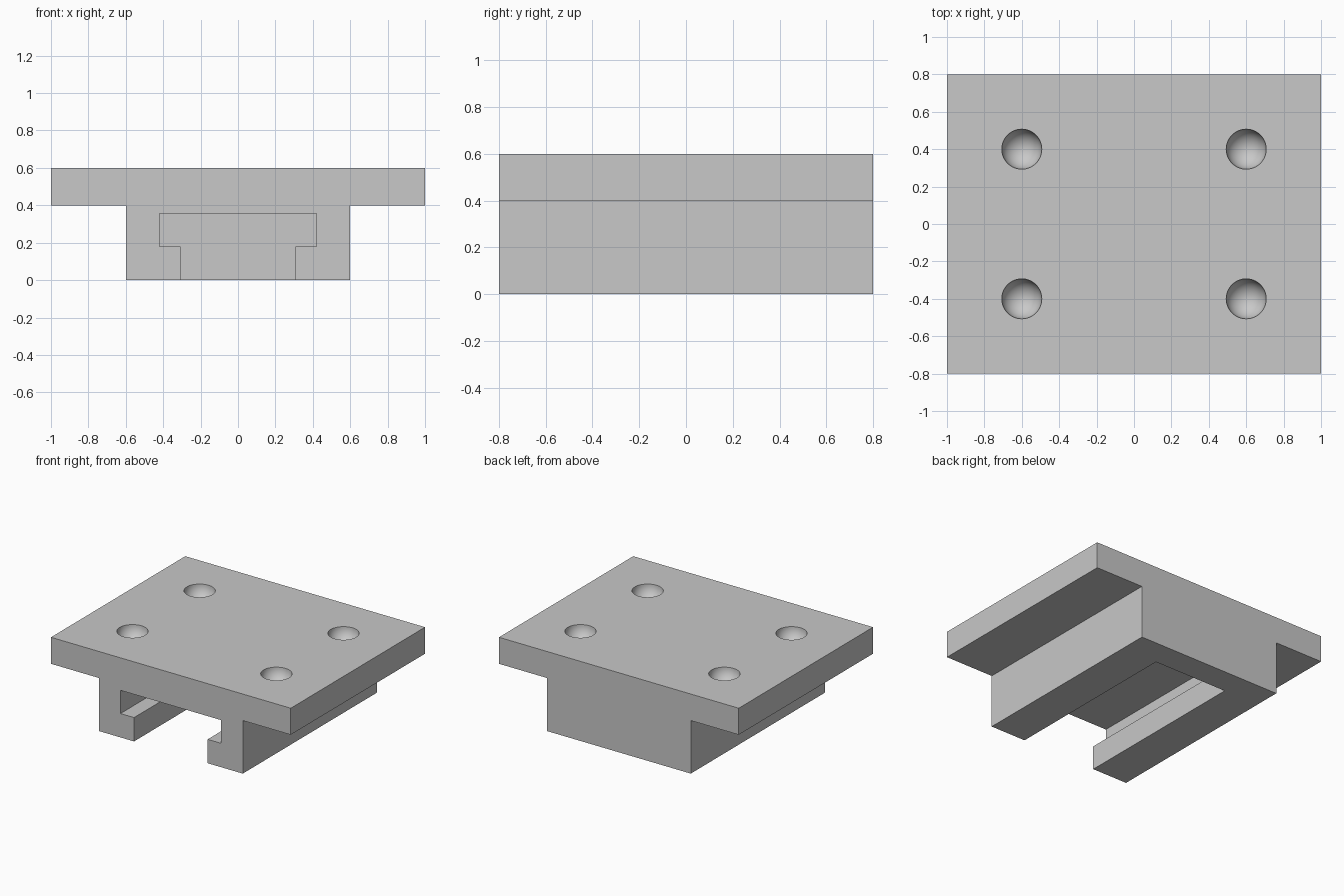
import bpy
import bmesh
from mathutils import Matrix, Vector

cube = bpy.data.objects.get("Cube")
if cube:
    bpy.data.objects.remove(cube, do_unlink=True)

grey = bpy.data.materials.new("plain_grey")
grey.use_nodes = True
colour = (0.58, 0.58, 0.58, 1)
grey.diffuse_color = colour
grey.node_tree.nodes["Principled BSDF"].inputs["Base Color"].default_value = colour


def finish(name, bm):
    """Turn a bmesh into a scene object with the grey material."""
    bmesh.ops.recalc_face_normals(bm, faces=bm.faces)
    mesh = bpy.data.meshes.new(name)
    bm.to_mesh(mesh)
    bm.free()
    mesh.materials.append(grey)
    obj = bpy.data.objects.new(name, mesh)
    bpy.context.collection.objects.link(obj)
    return obj


def extrude_profile(name, half, y0, y1):
    """Mirror a half profile of (x, z) points and extrude it along y."""
    outline = half + [(-x, z) for x, z in reversed(half)]
    bm = bmesh.new()
    face = bm.faces.new([bm.verts.new((x, y0, z)) for x, z in outline])
    out = bmesh.ops.extrude_face_region(bm, geom=[face])
    verts = [v for v in out["geom"] if isinstance(v, bmesh.types.BMVert)]
    bmesh.ops.translate(bm, verts=verts, vec=Vector((0, y1 - y0, 0)))
    return finish(name, bm)


# T-shaped body: wide top plate over a narrower block
body = extrude_profile("mounting_block",
                       [(0.6, 0), (0.6, 0.4), (1, 0.4), (1, 0.6)], -0.8, 0.8)

# T-slot, open at the front and underneath, closed at the back
slot = extrude_profile("slot_cutter",
                       [(0.307, -0.1), (0.307, 0.18), (0.42, 0.18), (0.42, 0.355)],
                       -0.9, 0.6)

# Four round dimples in the top plate
bm = bmesh.new()
for x in (-0.6, 0.6):
    for y in (-0.4, 0.4):
        bmesh.ops.create_uvsphere(bm, u_segments=48, v_segments=24, radius=0.107,
                                  matrix=Matrix.Translation((x, y, 0.6)))
dimples = finish("dimple_cutter", bm)

bpy.ops.object.select_all(action="DESELECT")
body.select_set(True)
bpy.context.view_layer.objects.active = body
for cutter in (slot, dimples):
    cutter.hide_render = True
    mod = body.modifiers.new(cutter.name, "BOOLEAN")
    mod.operation = "DIFFERENCE"
    mod.solver = "EXACT"
    mod.object = cutter
    bpy.ops.object.modifier_apply(modifier=mod.name)
    bpy.data.objects.remove(cutter, do_unlink=True)

bpy.ops.object.shade_smooth_by_angle()
